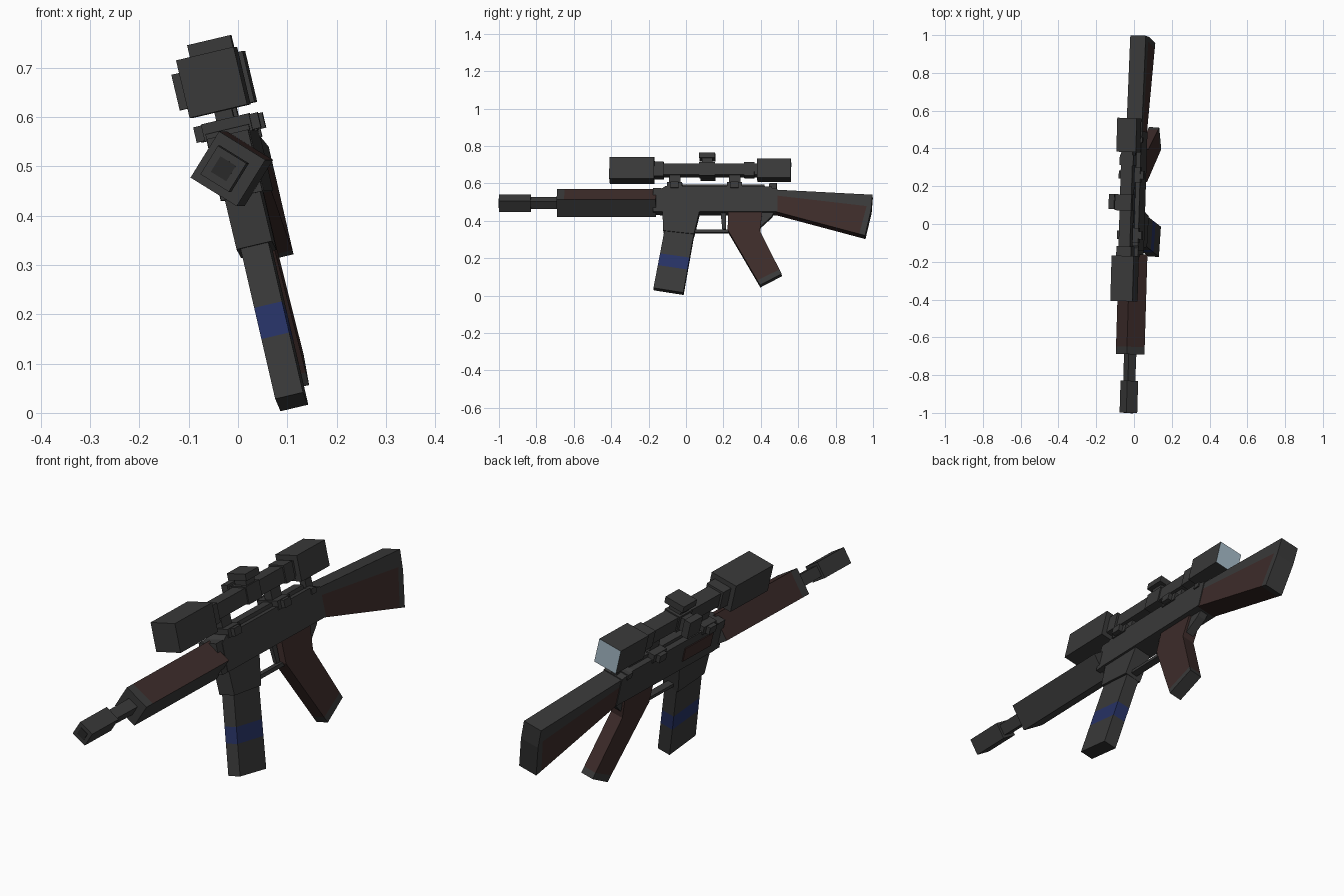
import bpy, bmesh, math
from mathutils import Matrix, Vector

cube = bpy.data.objects.get("Cube")
if cube:
    bpy.data.objects.remove(cube, do_unlink=True)


def material(name, rgb):
    m = bpy.data.materials.new(name)
    m.use_nodes = True
    m.diffuse_color = (*rgb, 1)
    m.node_tree.nodes["Principled BSDF"].inputs["Base Color"].default_value = (*rgb, 1)
    return m


METAL, BROWN, BLUE, LENS, BLACK = range(5)
MATS = [material("dark_metal", (0.041, 0.041, 0.041)),
        material("brown_grip", (0.047, 0.025, 0.023)),
        material("blue_band", (0.02, 0.032, 0.13)),
        material("lens_glass", (0.38, 0.50, 0.58)),
        material("black_steel", (0.022, 0.022, 0.022))]

# Whole model leans sideways and is turned slightly
AXIS_Z, ROLL, YAW = 0.495, math.radians(-13.3), math.radians(-1.7)
POSE = (Matrix.Translation((0, 0, AXIS_Z)) @ Matrix.Rotation(YAW, 4, 'Z')
        @ Matrix.Rotation(ROLL, 4, 'Y'))


def height(z):
    return (z - AXIS_Z) / math.cos(ROLL)


def finish(name, bm, mat=METAL):
    bmesh.ops.recalc_face_normals(bm, faces=bm.faces)
    me = bpy.data.meshes.new(name)
    bm.to_mesh(me)
    bm.free()
    for m in MATS:
        me.materials.append(m)
    if mat:
        for p in me.polygons:
            p.material_index = p.material_index or mat
    ob = bpy.data.objects.new(name, me)
    bpy.context.collection.objects.link(ob)
    ob.matrix_world = POSE
    return ob


def cut(bm, co, no):
    geom = bm.verts[:] + bm.edges[:] + bm.faces[:]
    bmesh.ops.bisect_plane(bm, geom=geom, plane_co=co, plane_no=no)


def paint(ob, rule, mat):
    for p in ob.data.polygons:
        if rule(p.center, p.normal):
            p.material_index = mat


def box(name, x, y, z, mat=METAL):
    bm = bmesh.new()
    size = [b - a for a, b in (x, y, z)]
    mid = [(a + b) / 2 for a, b in (x, y, z)]
    bmesh.ops.create_cube(bm, size=1, matrix=Matrix.Translation(mid) @ Matrix.Diagonal((*size, 1)))
    return finish(name, bm, mat)


def slab(bm, outline, half):
    """Side outline (y, z) extruded across the width."""
    face = bm.faces.new([bm.verts.new((-half, y, height(z))) for y, z in outline])
    new = bmesh.ops.extrude_face_region(bm, geom=[face])["geom"]
    verts = [v for v in new if isinstance(v, bmesh.types.BMVert)]
    bmesh.ops.translate(bm, verts=verts, vec=(half * 2, 0, 0))


def prism(name, outline, half, mat=METAL, cuts=()):
    bm = bmesh.new()
    slab(bm, outline, half)
    for co, no in cuts:
        cut(bm, co, no)
    return finish(name, bm, mat)


def diamond(name, y0, y1, r0, r1, mat=METAL, cut_y=None):
    """Four-sided bar standing on its edge along the barrel axis."""
    bm = bmesh.new()
    m = Matrix.Translation((0, (y0 + y1) / 2, 0)) @ Matrix.Rotation(math.radians(-90), 4, 'X')
    bmesh.ops.create_cone(bm, cap_ends=True, segments=4, radius1=r0, radius2=r1,
                          depth=y1 - y0, matrix=m)
    if cut_y is not None:
        cut(bm, (0, cut_y, 0), (0, 1, 0))
    return finish(name, bm, mat)


# Barrel, muzzle and handguard
diamond("muzzle", -1.0, -0.83, 0.048, 0.048)
diamond("muzzle_bore", -1.002, -0.99, 0.026, 0.026, BLACK)
diamond("barrel", -0.84, -0.68, 0.032, 0.034)
guard = diamond("handguard", -0.69, -0.16, 0.078, 0.078, cut_y=-0.65)
paint(guard, lambda c, n: n.z > 0.3 and c.y > -0.65, BROWN)
prism("handguard_collar", [(-0.175, 0.44), (-0.13, 0.44), (-0.13, 0.565), (-0.175, 0.565)], 0.043)

# Receiver
prism("receiver", [(-0.14, 0.44), (0.49, 0.44), (0.49, 0.56), (0.42, 0.575),
                   (-0.11, 0.575), (-0.14, 0.555)], 0.045)
box("top_rail", (-0.022, 0.022), (-0.10, 0.42), (0.07, 0.098))
box("ejection_port", (-0.049, -0.04), (-0.1, 0.08), (-0.015, 0.045), BROWN)
box("rear_sight", (-0.014, 0.014), (0.445, 0.485), (0.06, 0.108))
box("charging_handle", (-0.05, 0.05), (0.43, 0.46), (0.055, 0.078))

# Magazine well and magazine
prism("magazine_well", [(-0.125, 0.45), (-0.12, 0.34), (0.045, 0.322), (0.075, 0.45)], 0.037)
top_z, low_z = height(0.21), height(0.145)
slope = Vector((0, 0.15, 1)).normalized()
mag = prism("magazine", [(-0.11, 0.36), (-0.17, 0.035), (-0.01, 0.01), (0.05, 0.36)], 0.029,
            cuts=[((0, -0.07, top_z), slope), ((0, -0.07, low_z), slope)])


def in_band(c, n):
    level = c.z + 0.15 * (c.y + 0.07)
    return low_z < level < top_z and n.z > -0.9


paint(mag, in_band, BLUE)

# Grip, trigger and guard
grip_cut = Vector((0, 0.45, -0.9)).normalized()
grip = prism("pistol_grip", [(0.225, 0.45), (0.225, 0.345), (0.40, 0.05), (0.515, 0.11),
                             (0.397, 0.34), (0.41, 0.45)], 0.028, BROWN,
             cuts=[((0, 0.445, height(0.105)), grip_cut)])
paint(grip, lambda c, n: (c - Vector((0, 0.445, height(0.105)))).dot(grip_cut) > 0.001, METAL)
prism("grip_brace", [(0.39, 0.45), (0.475, 0.45), (0.46, 0.42), (0.40, 0.365)], 0.018)
prism("trigger_guard", [(0.04, 0.335), (0.24, 0.335), (0.24, 0.35), (0.04, 0.35)], 0.014)
prism("trigger", [(0.185, 0.45), (0.195, 0.355), (0.215, 0.355), (0.215, 0.45)], 0.008)

# Stock with brown lower sides and a dark butt
edge = Vector((0, 0.12, 1)).normalized()
edge_co = Vector((0, 0.49, height(0.525)))
butt = Vector((0, 1, -0.25)).normalized()
butt_co = Vector((0, 0.965, height(0.46)))
stock = prism("stock", [(0.48, 0.44), (0.96, 0.312), (0.992, 0.45), (0.998, 0.53), (0.48, 0.557)],
              0.042, cuts=[(edge_co, edge), (butt_co, butt)])
paint(stock, lambda c, n: (c - edge_co).dot(edge) < -0.002 and (c - butt_co).dot(butt) < -0.002, BROWN)

# Scope body, square sections along one axis
SCOPE = 0.18
for name, y0, y1, r in (("scope_front_bell", -0.41, -0.17, 0.06),
                        ("scope_front_step", -0.18, -0.12, 0.040),
                        ("scope_tube", -0.14, 0.40, 0.031),
                        ("scope_turret_block", 0.07, 0.155, 0.036),
                        ("scope_ring", 0.31, 0.365, 0.037),
                        ("scope_rear_bell", 0.38, 0.56, 0.053)):
    part = box(name, (-r, r), (y0, y1), (SCOPE - r, SCOPE + r))
paint(part, lambda c, n: n.y > 0.9, LENS)

# Adjustment knobs on the top and one side
box("top_knob_neck", (-0.028, 0.028), (0.085, 0.14), (SCOPE, SCOPE + 0.065))
box("top_knob", (-0.045, 0.045), (0.07, 0.155), (SCOPE + 0.06, SCOPE + 0.088))
box("side_knob_neck", (-0.065, 0), (0.085, 0.14), (SCOPE - 0.028, SCOPE + 0.028))
box("side_knob", (-0.09, -0.06), (0.075, 0.155), (SCOPE - 0.037, SCOPE + 0.037))

# Scope mounts clamped to the rail
for label, y in (("front", -0.06), ("rear", 0.26)):
    box(label + "_mount_stem", (-0.018, 0.018), (y - 0.03, y + 0.03), (0.09, 0.155))
    box(label + "_mount_clamp", (-0.05, 0.05), (y - 0.04, y + 0.04), (0.068, 0.104))
    for side in (-1, 1):
        x = sorted((side * 0.045, side * 0.067))
        box(label + "_clamp_screw", x, (y - 0.022, y + 0.022), (0.070, 0.102))
